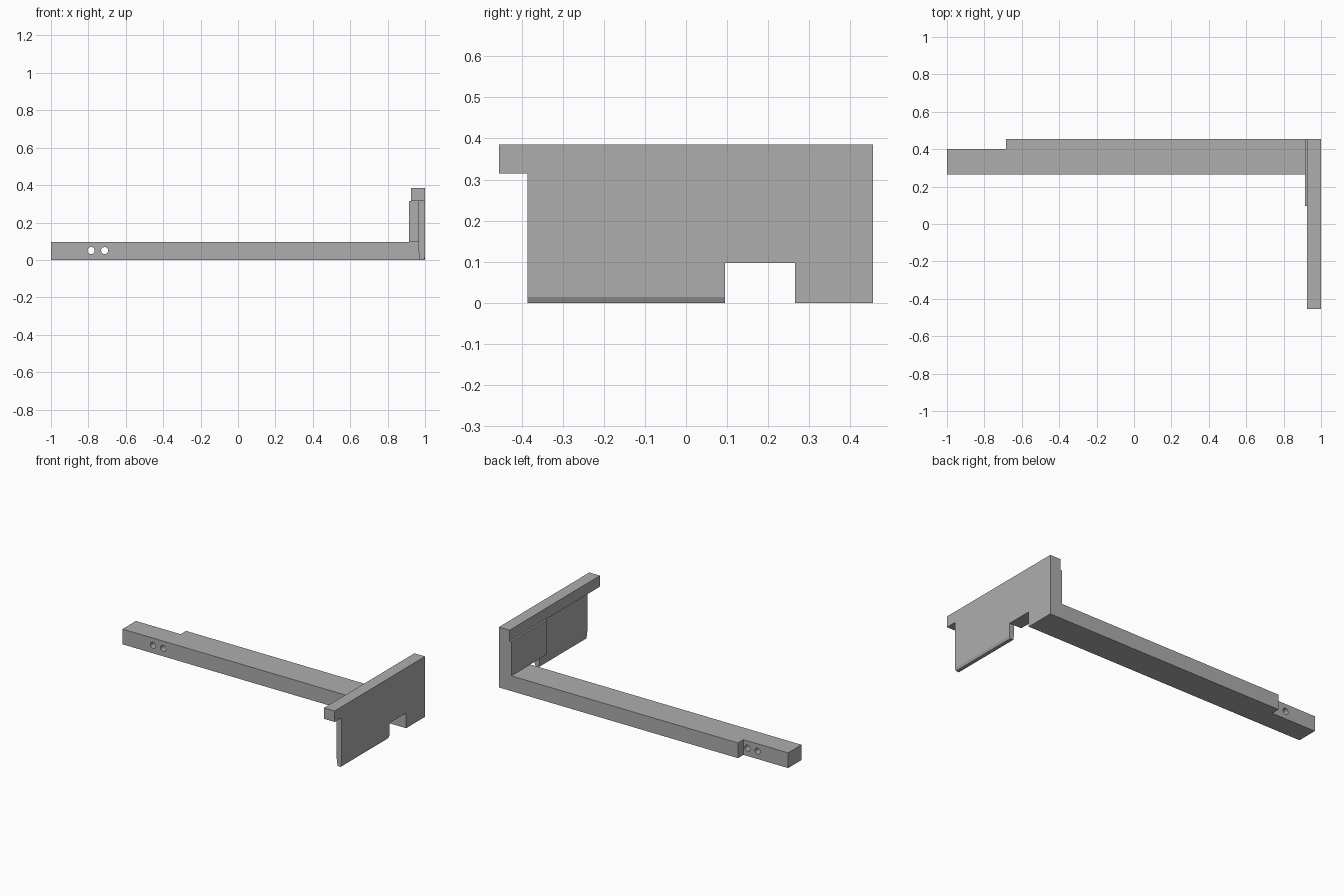
import bpy, bmesh
from mathutils import Vector

cube = bpy.data.objects.get("Cube")
if cube:
    bpy.data.objects.remove(cube, do_unlink=True)

grey = bpy.data.materials.new("plain_grey")
grey.use_nodes = True
COLOUR = (0.42, 0.42, 0.42, 1)
grey.diffuse_color = COLOUR
grey.node_tree.nodes["Principled BSDF"].inputs["Base Color"].default_value = COLOUR


def extrude(name, profile, axis, start, end):
    """Extrude a 2D profile along an axis; the profile uses the other two axes in order."""
    bm = bmesh.new()
    verts = []
    for p in profile:
        co = list(p)
        co.insert("xyz".index(axis), start)
        verts.append(bm.verts.new(co))
    face = bm.faces.new(verts)
    new = bmesh.ops.extrude_face_region(bm, geom=[face])["geom"]
    move = Vector([end - start if a == axis else 0 for a in "xyz"])
    bmesh.ops.translate(bm, vec=move, verts=[g for g in new if isinstance(g, bmesh.types.BMVert)])
    bmesh.ops.recalc_face_normals(bm, faces=bm.faces)
    mesh = bpy.data.meshes.new(name)
    bm.to_mesh(mesh)
    bm.free()
    mesh.materials.append(grey)
    obj = bpy.data.objects.new(name, mesh)
    bpy.context.collection.objects.link(obj)
    return obj


def rect(a0, a1, b0, b1):
    return [(a0, b0), (a1, b0), (a1, b1), (a0, b1)]


BACK, ARM_FRONT, LIP_END = 0.455, 0.265, 0.095
ARM_TOP, RAIL_BASE, TOP = 0.097, 0.315, 0.385
INNER, OUTER = 0.965, 1.0

# Long arm with a stepped tip
arm = extrude("arm", [(-1, ARM_FRONT), (INNER, ARM_FRONT), (INNER, BACK),
                      (-0.685, BACK), (-0.685, 0.4), (-1, 0.4)], "z", 0, ARM_TOP)

# Two screw holes through the tip
for i, x in enumerate((-0.785, -0.713)):
    bpy.ops.mesh.primitive_cylinder_add(vertices=32, radius=0.019, depth=0.4,
                                        location=(x, 0.33, 0.05), rotation=(1.5708, 0, 0))
    cutter = bpy.context.object
    cutter.name = f"hole_cutter_{i + 1}"
    cutter.data.materials.append(grey)
    cutter.hide_render = True
    cutter.hide_set(True)
    cutter.display_type = "WIRE"
    mod = arm.modifiers.new("screw_hole", "BOOLEAN")
    mod.operation = "DIFFERENCE"
    mod.solver = "EXACT"
    mod.object = cutter

# Upright end plate: overhanging top, notch beside the arm
LIP_TOP = 0.05
extrude("end_plate", [(-0.385, LIP_TOP), (LIP_END, LIP_TOP), (LIP_END, ARM_TOP),
                      (ARM_FRONT, ARM_TOP), (ARM_FRONT, 0), (BACK, 0), (BACK, TOP),
                      (-BACK, TOP), (-BACK, RAIL_BASE), (-0.385, RAIL_BASE)], "x", INNER, OUTER)

# Tapered lower lip of the plate
extrude("plate_lip", [(INNER, LIP_TOP), (0.971, 0), (0.993, 0), (OUTER, 0.015), (OUTER, LIP_TOP)],
        "y", -0.385, LIP_END)

# Rail along the top and thick block above the arm
extrude("top_rail", rect(-BACK, BACK, RAIL_BASE, TOP), "x", 0.925, INNER)
extrude("corner_block", rect(LIP_END, BACK, ARM_TOP, RAIL_BASE), "x", 0.913, INNER)
